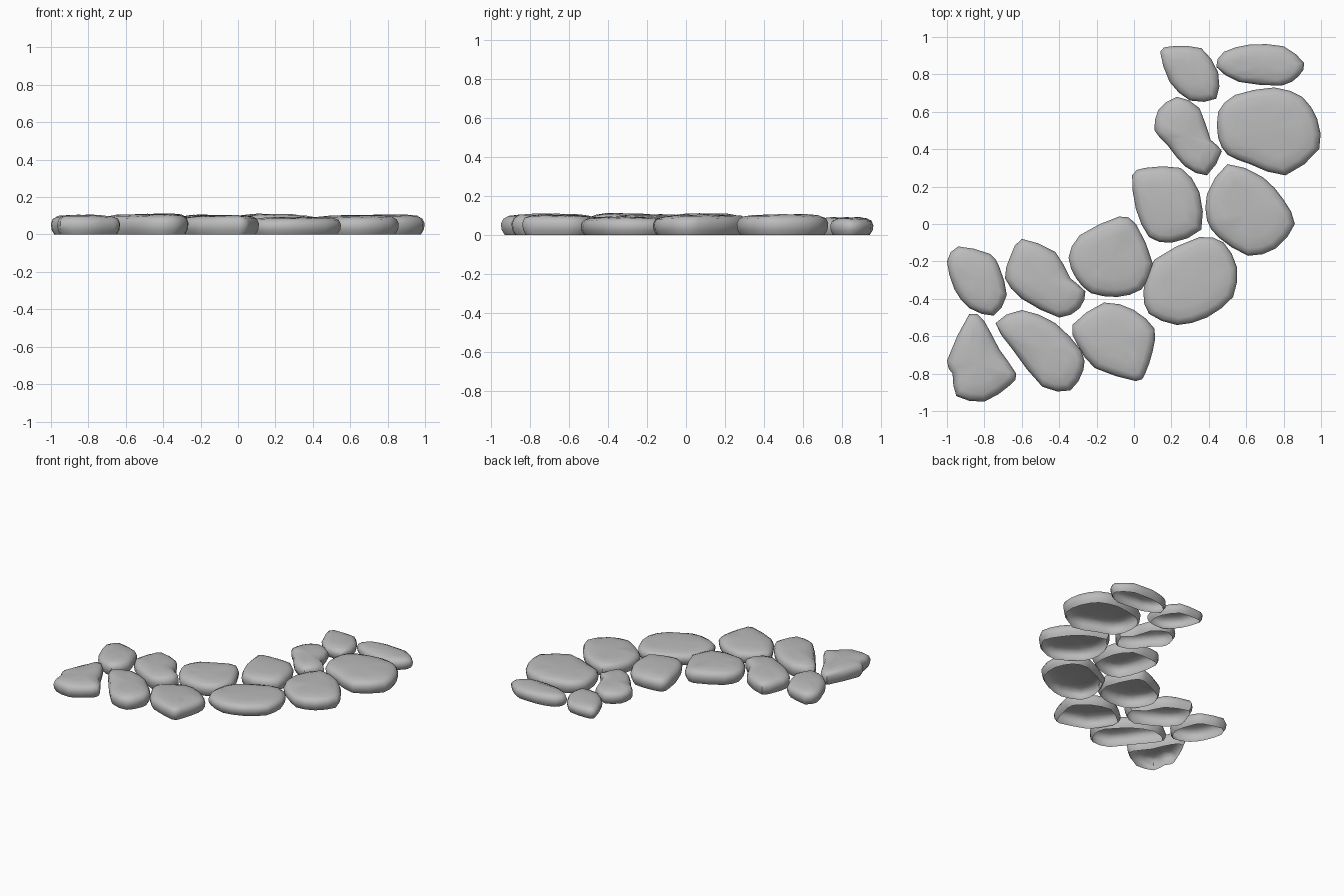
import bpy
import bmesh
import math
import random
from mathutils import Vector

random.seed(4)

default_cube = bpy.data.objects.get("Cube")
if default_cube:
    bpy.data.objects.remove(default_cube, do_unlink=True)

# Single stone colour
grey = bpy.data.materials.new("warm_grey_stone")
grey.use_nodes = True
stone_colour = (0.5, 0.5, 0.5, 1)
grey.diffuse_color = stone_colour
shader = grey.node_tree.nodes["Principled BSDF"]
shader.inputs["Base Color"].default_value = stone_colour
shader.inputs["Roughness"].default_value = 0.9

# Wall section: inward distance and fraction of the stone's height
SECTION = [(0.02, 0), (0.004, 0.25), (0, 0.55), (0.012, 0.8), (0.04, 0.92), (0.1, 0.98)]


def smooth_outline(corners):
    """Round a closed outline by adding a curved midpoint to every side."""
    outline = []
    count = len(corners)
    for i, corner in enumerate(corners):
        before = corners[i - 1]
        following = corners[(i + 1) % count]
        beyond = corners[(i + 2) % count]
        middle = (corner + following) * 0.55 - (before + beyond) * 0.05
        outline += [corner, middle]
    return outline


def stone(name, height, *corners):
    """Build one hollow, flat-topped stone from its plan in hundredths."""
    outline = smooth_outline([Vector(c) / 100 for c in corners])
    centre = sum(outline, Vector((0, 0))) / len(outline)
    tilt = Vector((random.uniform(-1, 1), random.uniform(-1, 1))) * 0.02
    bm = bmesh.new()

    # Stack the rings from the ground to the top
    rings = []
    for inset, level in SECTION:
        ring = []
        for point in outline:
            inward = centre - point
            spot = point + inward.normalized() * min(inset, inward.length * 0.6)
            z = level * (height + tilt.dot(spot - centre))
            if level > 0.7:
                z += random.uniform(-0.003, 0.003)
            ring.append(bm.verts.new((spot.x, spot.y, z)))
        rings.append(ring)

    # Skin the wall, leaving the underside open
    count = len(outline)
    for lower, upper in zip(rings, rings[1:]):
        for i in range(count):
            j = (i + 1) % count
            bm.faces.new((lower[j], lower[i], upper[i], upper[j]))

    # Close the top with a low crown
    crown = bm.verts.new((centre.x, centre.y, height))
    for i in range(count):
        bm.faces.new((rings[-1][(i + 1) % count], rings[-1][i], crown))

    mesh = bpy.data.meshes.new(name)
    bm.to_mesh(mesh)
    bm.free()
    mesh.materials.append(grey)
    mesh.shade_smooth()
    mesh.set_sharp_from_angle(angle=math.radians(50))
    bpy.context.collection.objects.link(bpy.data.objects.new(name, mesh))


# Inner row of the curved path, back to front
stone("inner_stone_back", 0.09, (14, 92), (20, 95), (36, 94), (45, 81),
      (44, 67), (30, 66), (19, 76))
stone("inner_stone_upper", 0.1, (11, 50), (13, 61), (23, 68), (35, 62), (41, 45),
      (47, 39), (39, 26), (27, 31), (18, 42))
stone("inner_stone_bend", 0.11, (-1, 26), (6, 30), (25, 30), (35, 17),
      (36, -3), (20, -10), (8, -7), (1, 8))
stone("inner_stone_middle", 0.105, (-35, -18), (-29, -6), (-8, 4), (1, 0), (10, -21),
      (4, -35), (-9, -39), (-23, -37), (-31, -29))
stone("inner_stone_lower", 0.11, (-69, -29), (-66, -17), (-60, -8), (-42, -15),
      (-34, -29), (-26, -36), (-29, -45), (-40, -50), (-60, -40))
stone("inner_stone_end", 0.105, (-100, -20), (-94, -12), (-77, -16), (-72, -23),
      (-68, -38), (-75, -49), (-88, -45), (-96, -35))

# Outer row of the curved path, back to front
stone("outer_stone_back", 0.09, (44, 84), (48, 92), (62, 96), (80, 95),
      (91, 86), (88, 79), (79, 74), (56, 76))
stone("outer_stone_large", 0.105, (45, 60), (54, 69), (75, 73), (90, 68), (98, 56),
      (99, 40), (81, 26), (62, 32), (50, 37), (45, 46))
stone("outer_stone_upper", 0.102, (39, 16), (50, 32), (69, 25), (80, 13), (86, 0),
      (76, -13), (61, -17), (45, -7), (39, 2))
stone("outer_stone_bend", 0.092, (5, -36), (11, -19), (35, -7), (48, -10), (55, -23),
      (53, -39), (39, -50), (23, -54), (8, -48))
stone("outer_stone_middle", 0.102, (-33, -54), (-16, -42), (0, -46), (11, -56),
      (10, -68), (6, -80), (1, -84), (-21, -77), (-30, -65))
stone("outer_stone_lower", 0.108, (-74, -53), (-60, -46), (-42, -53), (-28, -68),
      (-27, -78), (-34, -89), (-49, -87), (-65, -67))
stone("outer_stone_end", 0.105, (-100, -73), (-88, -48), (-80, -52), (-72, -67),
      (-63, -80), (-66, -86), (-80, -95), (-95, -92), (-97, -80))
